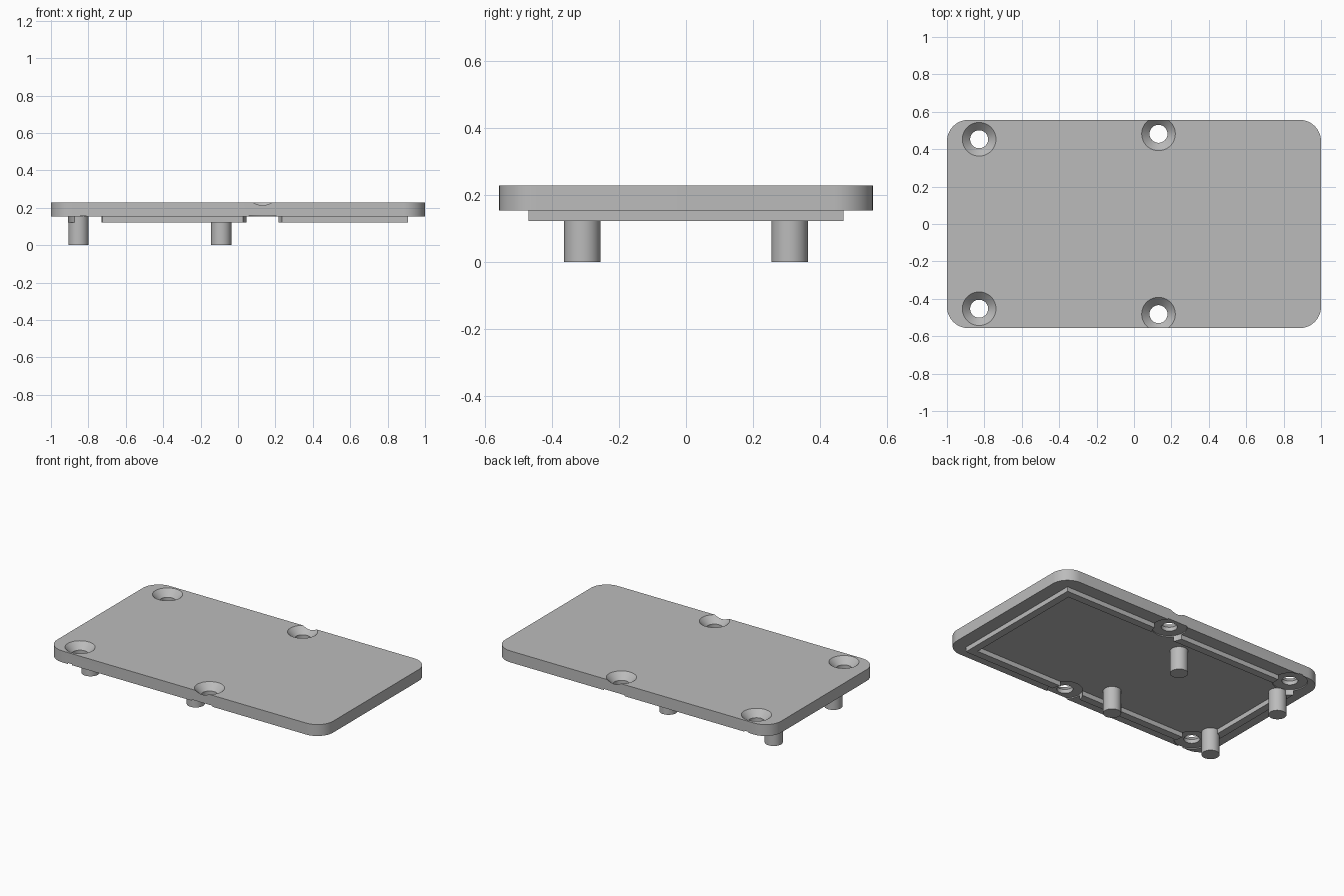
import bpy, bmesh
from math import cos, sin, pi

if "Cube" in bpy.data.objects:
    bpy.data.objects.remove(bpy.data.objects["Cube"], do_unlink=True)

# Single plain grey
grey = bpy.data.materials.new("plain_grey")
grey.use_nodes = True
colour = (0.5, 0.5, 0.5, 1)
grey.diffuse_color = colour
grey.node_tree.nodes["Principled BSDF"].inputs["Base Color"].default_value = colour

HALF_X, HALF_Y = 1.0, 0.557
BOTTOM, TOP = 0.153, 0.228
RIM_X, RIM_Y, RIM_WALL, RIM_Z = 0.91, 0.47, 0.05, 0.122


def finish(name, bm):
    bmesh.ops.recalc_face_normals(bm, faces=bm.faces)
    mesh = bpy.data.meshes.new(name)
    bm.to_mesh(mesh)
    bm.free()
    mesh.materials.append(grey)
    obj = bpy.data.objects.new(name, mesh)
    bpy.context.collection.objects.link(obj)
    return obj


def activate(obj):
    bpy.ops.object.select_all(action='DESELECT')
    obj.select_set(True)
    bpy.context.view_layer.objects.active = obj


def smooth(obj):
    activate(obj)
    bpy.ops.object.shade_smooth_by_angle(angle=pi / 6)


def slab(name, hx, hy, radius, z0, z1, steps=12):
    """Rectangular slab, with rounded corners if radius is above zero."""
    points = []
    for quarter, (sx, sy) in enumerate(((1, 1), (-1, 1), (-1, -1), (1, -1))):
        for i in range(steps + 1 if radius else 1):
            a = (quarter + i / steps) * pi / 2
            points.append((sx * (hx - radius) + radius * cos(a),
                           sy * (hy - radius) + radius * sin(a), z0))
    bm = bmesh.new()
    face = bm.faces.new([bm.verts.new(p) for p in points])
    ext = bmesh.ops.extrude_face_region(bm, geom=[face])
    verts = [v for v in ext["geom"] if isinstance(v, bmesh.types.BMVert)]
    bmesh.ops.translate(bm, verts=verts, vec=(0, 0, z1 - z0))
    return finish(name, bm)


def lathe(name, profile, x, y, steps=48):
    """Turn a (radius, height) profile about a vertical axis."""
    bm = bmesh.new()
    verts = [bm.verts.new((r, 0, z)) for r, z in profile]
    edges = [bm.edges.new(pair) for pair in zip(verts, verts[1:])]
    bmesh.ops.spin(bm, geom=verts + edges, cent=(0, 0, 0), axis=(0, 0, 1),
                   angle=2 * pi, steps=steps)
    bmesh.ops.remove_doubles(bm, verts=bm.verts, dist=1e-5)
    bmesh.ops.translate(bm, verts=bm.verts, vec=(x, y, 0))
    return finish(name, bm)


def cut(obj, cutter):
    activate(obj)
    mod = obj.modifiers.new("cut", 'BOOLEAN')
    mod.operation = 'DIFFERENCE'
    mod.solver = 'EXACT'
    mod.object = cutter
    bpy.ops.object.modifier_apply(modifier=mod.name)


# Cover plate and the raised rim under it
plate = slab("cover_plate", HALF_X, HALF_Y, 0.115, BOTTOM, TOP)
rim = slab("locating_rim", RIM_X, RIM_Y, 0, RIM_Z, BOTTOM)
hollow = slab("rim_hollow", RIM_X - RIM_WALL, RIM_Y - RIM_WALL, 0, 0.05, 0.2)
cut(rim, hollow)
cutters = [hollow]

# Countersunk screw holes, with a shallow round seat underneath
screw_profile = [(0, 0.05), (0.105, 0.05), (0.105, 0.16), (0.048, 0.16),
                 (0.048, 0.186), (0.1, 0.238), (0, 0.238)]
for x, y in ((-0.828, 0.453), (0.131, 0.482)):
    for side in (-1, 1):
        cutter = lathe("screw_cutter", screw_profile, x, side * y)
        cut(plate, cutter)
        cut(rim, cutter)
        cutters.append(cutter)
for cutter in cutters:
    bpy.data.objects.remove(cutter, do_unlink=True)
smooth(plate)
smooth(rim)

# Four support pegs
for x, end in ((-0.853, "outer"), (-0.09, "inner")):
    for side, label in ((-1, "front"), (1, "back")):
        peg = lathe(f"{label}_{end}_peg",
                    [(0, 0), (0.054, 0), (0.054, BOTTOM), (0, BOTTOM)], x, side * 0.309)
        smooth(peg)
